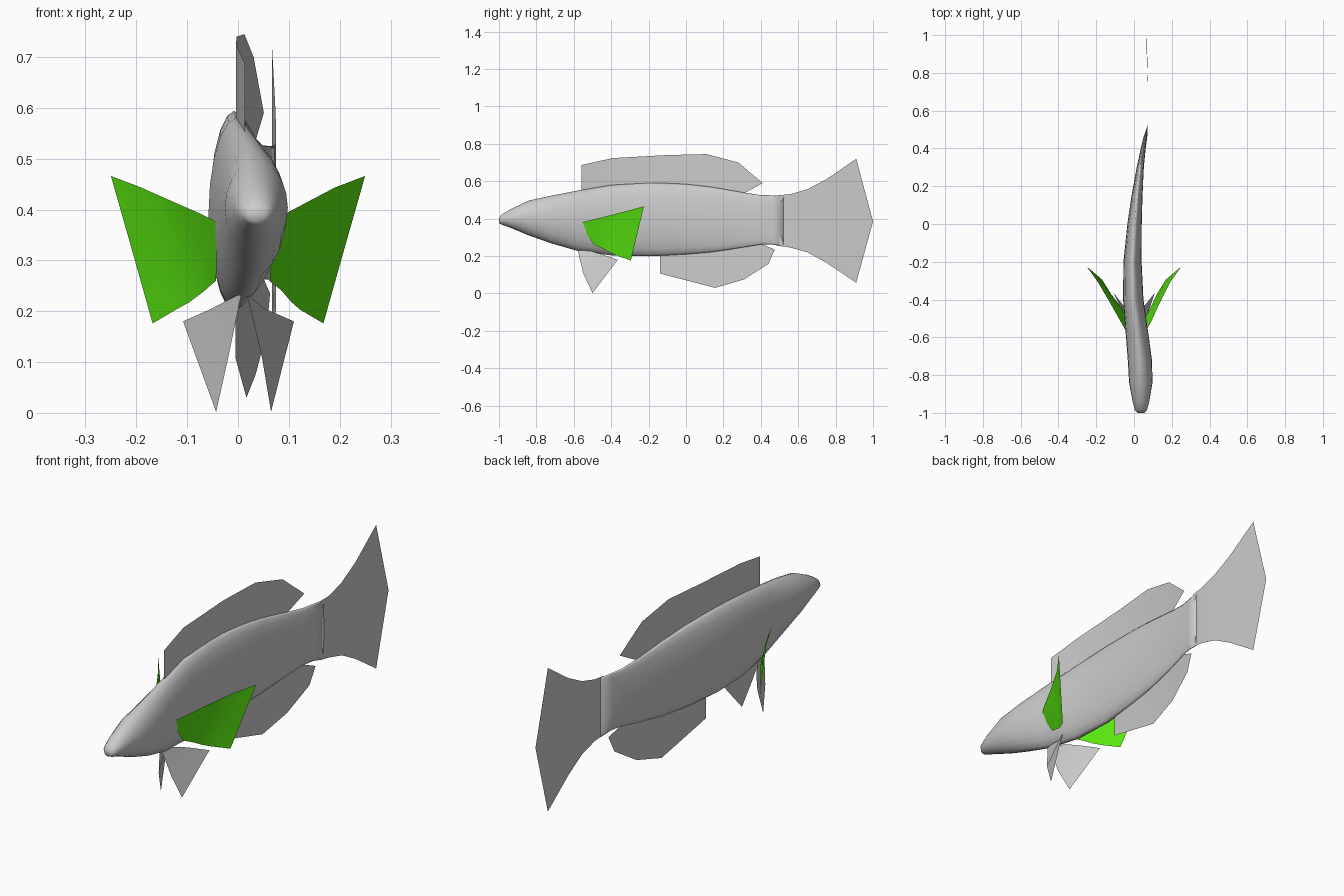
import bpy, math

if "Cube" in bpy.data.objects:
    bpy.data.objects.remove(bpy.data.objects["Cube"])

# Spine: y, centre x, half width, top z, bottom z
BODY = [(-1, .037, .018, .405, .375), (-.985, .037, .032, .422, .368),
        (-.94, .037, .044, .45, .352), (-.84, .036, .062, .497, .31),
        (-.72, .031, .064, .523, .268), (-.58, .016, .06, .55, .228),
        (-.4, -.004, .054, .58, .204), (-.2, -.008, .048, .594, .199),
        (0, .003, .038, .586, .208), (.15, .016, .029, .568, .222),
        (.3, .033, .019, .541, .245), (.4, .049, .013, .526, .262),
        (.46, .06, .010, .525, .262), (.52, .072, .001, .525, .25)]
SIDES = 20


def spine_x(y):
    for a, b in zip(BODY, BODY[1:]):
        if y <= b[0]:
            return a[1] + (b[1] - a[1]) * (y - a[0]) / (b[0] - a[0])
    return .072


def make(name, verts, faces, material=None):
    mesh = bpy.data.meshes.new(name)
    mesh.from_pydata(verts, [], faces)
    mesh.update()
    for p in mesh.polygons:
        p.use_smooth = True
    obj = bpy.data.objects.new(name, mesh)
    bpy.context.collection.objects.link(obj)
    if material:
        mesh.materials.append(material)
    return obj


def sheet(name, rows, material=None, flip=False):
    """Thin grid between edge rows that all have the same point count."""
    n = len(rows[0])
    faces = [(r * n + i, r * n + i + 1, (r + 1) * n + i + 1, (r + 1) * n + i)
             for r in range(len(rows) - 1) for i in range(n - 1)]
    if flip:
        faces = [f[::-1] for f in faces]
    return make(name, [v for row in rows for v in row], faces, material)


# Body: slightly pointed oval rings lofted along the bent spine
verts, faces = [], []
for y, cx, hw, top, bottom in BODY:
    for i in range(SIDES):
        a = 2 * math.pi * i / SIDES
        c, s = math.cos(a), math.sin(a)
        x = cx + hw * math.copysign(abs(c) ** 1.1, c)
        verts.append((x, y, (top + bottom) / 2 + s * (top - bottom) / 2))
for r in range(len(BODY) - 1):
    for i in range(SIDES):
        j = (i + 1) % SIDES
        faces.append((r * SIDES + i, r * SIDES + j,
                      (r + 1) * SIDES + j, (r + 1) * SIDES + i))
faces.append(tuple(range(SIDES))[::-1])
faces.append(tuple(range((len(BODY) - 1) * SIDES, len(BODY) * SIDES)))
make("body", verts, faces)

# Tail fin: y of top and bottom edge, y of middle, x, top z, bottom z
TAIL = [(.5, .5, .071, .526, .255), (.56, .56, .075, .531, .245),
        (.65, .66, .075, .558, .22), (.75, .78, .073, .61, .165),
        (.91, 1, .067, .72, .058)]
sheet("tail_fin", [[(x, ye, t) for ye, ym, x, t, b in TAIL],
                   [(x, ym, .385) for ye, ym, x, t, b in TAIL],
                   [(x, ye, b) for ye, ym, x, t, b in TAIL]])


# Dorsal and anal fins: sheets that follow the spine, edge row and root row
def spine_fin(name, edge, root):
    sheet(name, [[(spine_x(y), y, z) for y, z in row] for row in (edge, root)])


spine_fin("dorsal_fin",
          [(-.56, .687), (-.39, .724), (-.1, .74), (.11, .745), (.28, .70), (.41, .59)],
          [(-.56, .53), (-.39, .56), (-.1, .575), (.08, .56), (.2, .54), (.3, .53)])
spine_fin("anal_fin",
          [(-.14, .107), (.155, .03), (.31, .075), (.44, .158), (.475, .235)],
          [(-.14, .22), (.1, .23), (.24, .25), (.33, .265), (.38, .275)])

green = bpy.data.materials.new("fin_green")
green.diffuse_color = (.1, .8, .005, 1)
green.use_nodes = True
green.node_tree.nodes["Principled BSDF"].inputs["Base Color"].default_value = green.diffuse_color


# Paired fins: points are half spread, y, z, centre x
def pair(name, rows, material=None):
    for side, sign in (("right", 1), ("left", -1)):
        sheet(side + "_" + name, [[(c + sign * h, y, z) for h, y, z, c in row]
                                  for row in rows], material, sign < 0)


pair("pectoral_fin",
     [[(.05, -.57, .375, .01), (.082, -.515, .391, .01), (.13, -.42, .414, .005),
       (.19, -.31, .443, 0), (.25, -.225, .466, 0)],
      [(.052, -.53, .315, .01), (.079, -.475, .313, .01), (.115, -.40, .313, .005),
       (.16, -.325, .318, 0), (.209, -.26, .322, 0)],
      [(.053, -.49, .26, .01), (.076, -.445, .24, .01), (.1, -.405, .218, .005),
       (.122, -.37, .203, 0), (.168, -.295, .176, 0)]], green)

pair("pelvic_fin",
     [[(.005, -.58, .235, .012), (.033, -.55, .11, .014), (.054, -.5, .002, .011)],
      [(.02, -.5, .225, .006), (.05, -.44, .206, 0), (.109, -.365, .18, .001)]])
